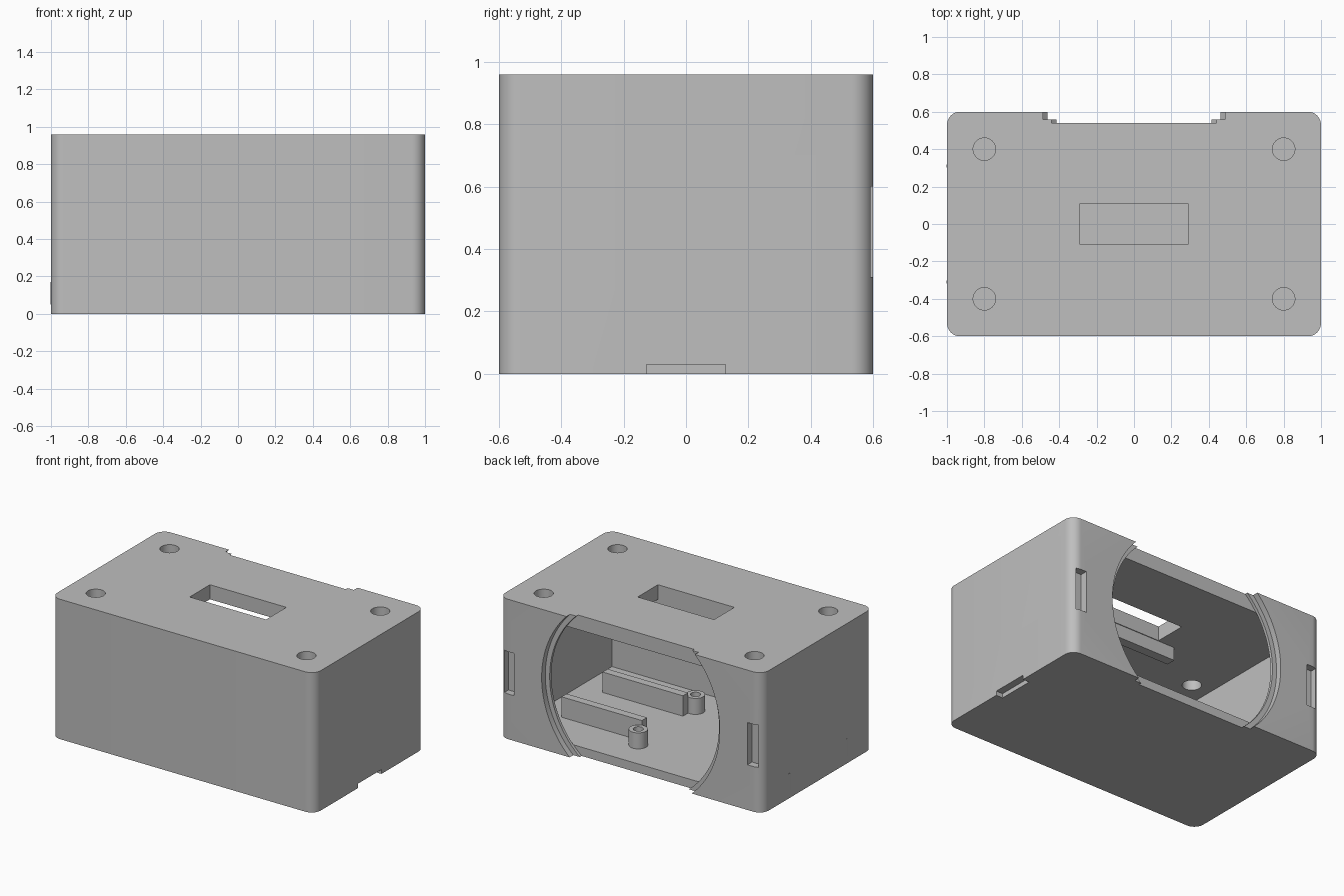
import bpy
import bmesh
from mathutils import Matrix, Vector

old = bpy.data.objects.get("Cube")
if old:
    bpy.data.objects.remove(old, do_unlink=True)

grey = bpy.data.materials.new("plain grey")
grey.use_nodes = True
COLOUR = (0.52, 0.52, 0.52, 1)
grey.diffuse_color = COLOUR
grey.node_tree.nodes["Principled BSDF"].inputs["Base Color"].default_value = COLOUR


def make(name, bm):
    mesh = bpy.data.meshes.new(name)
    bm.to_mesh(mesh)
    bm.free()
    mesh.materials.append(grey)
    obj = bpy.data.objects.new(name, mesh)
    bpy.context.collection.objects.link(obj)
    return obj


def box(name, x, y, z, corner=0):
    """Box from (low, high) ranges, with optional rounded upright edges."""
    bm = bmesh.new()
    bmesh.ops.create_cube(bm, size=1)
    for v in bm.verts:
        v.co = Vector([(lo + hi) / 2 + c * (hi - lo) for c, (lo, hi) in zip(v.co, (x, y, z))])
    if corner:
        upright = [e for e in bm.edges if abs(e.verts[0].co.z - e.verts[1].co.z) > 0.1]
        bmesh.ops.bevel(bm, geom=upright, offset=corner, segments=10, profile=0.5, affect='EDGES')
    return make(name, bm)


def cylinder(name, centre, radius, depth, along_y=False, sides=48):
    bm = bmesh.new()
    bmesh.ops.create_cone(bm, cap_ends=True, segments=sides, radius1=radius,
                          radius2=radius, depth=depth)
    if along_y:
        bm.transform(Matrix.Rotation(1.5708, 4, 'X'))
    bm.transform(Matrix.Translation(centre))
    return make(name, bm)


def cut(target, cutter):
    cutter.hide_render = True
    mod = target.modifiers.new("cut", 'BOOLEAN')
    mod.operation = 'DIFFERENCE'
    mod.solver = 'EXACT'
    mod.object = cutter
    bpy.context.view_layer.objects.active = target
    bpy.ops.object.modifier_apply(modifier=mod.name)
    bpy.data.objects.remove(cutter, do_unlink=True)


def smooth(obj):
    bpy.ops.object.select_all(action='DESELECT')
    obj.select_set(True)
    bpy.context.view_layer.objects.active = obj
    bpy.ops.object.shade_smooth_by_angle(angle=0.5)


# Hollow housing with rounded upright corners
HEIGHT, FLOOR, CEILING = 0.96, 0.06, 0.86
housing = box("housing", (-1, 1), (-0.6, 0.6), (0, HEIGHT), corner=0.07)
cut(housing, box("cavity", (-0.94, 0.94), (-0.54, 0.541), (FLOOR, CEILING)))

# Stepped round opening in the back, running off the top and bottom edges
HUB = 0.492
cut(housing, cylinder("opening", (0, 0.64, HUB), 0.643, 0.2, True, 128))
cut(housing, cylinder("opening_step", (0, 0.66, HUB), 0.676, 0.2, True, 128))

# Clip slots at the back corners and screw holes in the top
for side in (-1, 1):
    xs = sorted((side * 0.887, side * 0.963))
    cut(housing, box("clip_slot", xs, (0.55, 0.7), (0.31, 0.6)))
    for y in (-0.4, 0.4):
        cut(housing, cylinder("screw_hole", (side * 0.8, y, 0.92), 0.06, 0.3))

# Window in the top and notch under the left side
cut(housing, box("window", (-0.29, 0.29), (-0.11, 0.11), (0.8, 1.1)))
cut(housing, box("notch", (0.95, 1.1), (-0.127, 0.127), (-0.1, 0.03)))
smooth(housing)

# Floor rails and hollow mounting posts, in mirrored pairs
for side, label in ((-1, "front"), (1, "back")):
    ys = sorted((side * 0.195, side * 0.25))
    box(label + "_floor_rail", (0.16, 0.77), ys, (FLOOR - 0.01, 0.2))
    for x, place in ((0.145, "inner"), (-0.942, "wall")):
        post = cylinder(f"{label}_{place}_post", (x, side * 0.31, 0.11), 0.06, 0.12, sides=32)
        if place == "inner":
            cut(post, cylinder("post_bore", (x, side * 0.31, 0.165), 0.032, 0.2, sides=32))
        smooth(post)

# Rail hanging from the ceiling beside the window
box("ceiling_rail", (-0.42, 0.42), (-0.18, -0.115), (0.77, CEILING + 0.01))
